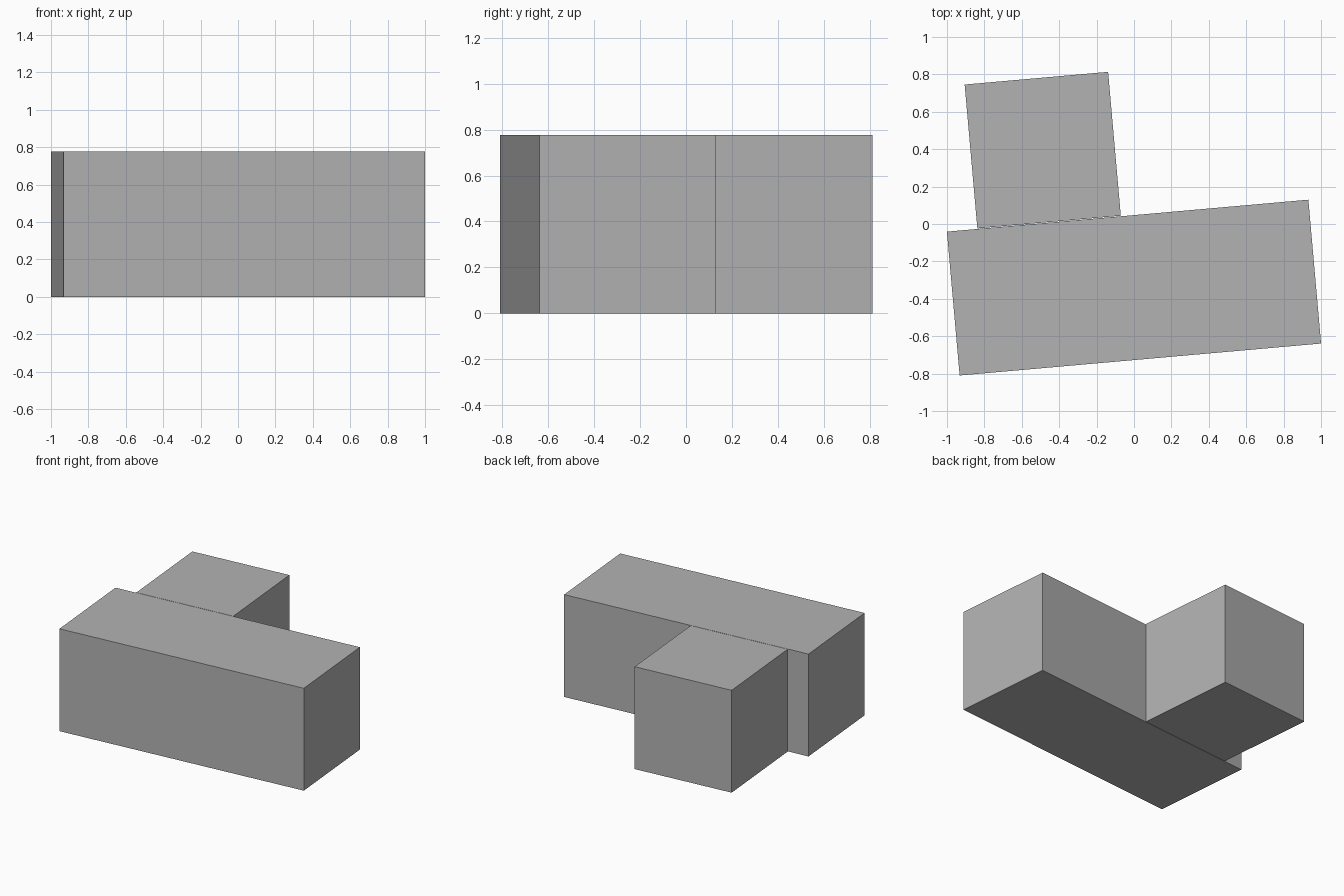
import bpy
import math

if "Cube" in bpy.data.objects:
    bpy.data.objects.remove(bpy.data.objects["Cube"])

HEIGHT = 0.777
TURN = math.radians(5.05)  # both blocks share the same slight turn

grey = bpy.data.materials.new("plain grey")
grey.diffuse_color = (0.45, 0.45, 0.45, 1)
grey.use_nodes = True
grey.node_tree.nodes["Principled BSDF"].inputs["Base Color"].default_value = grey.diffuse_color


def block(name, x, y, length, depth):
    """Upright box standing on the ground, turned about z."""
    bpy.ops.mesh.primitive_cube_add(size=1, location=(x, y, HEIGHT / 2),
                                    rotation=(0, 0, TURN))
    obj = bpy.context.object
    obj.name = name
    obj.scale = (length, depth, HEIGHT)
    bpy.ops.object.transform_apply(location=False, rotation=False, scale=True)
    obj.data.materials.append(grey)
    return obj


# Long front block
block("main_block", 0.0, -0.34, 1.94, 0.772)

# Square block behind it, touching the back face
block("rear_block", -0.488, 0.395, 0.77, 0.772)
